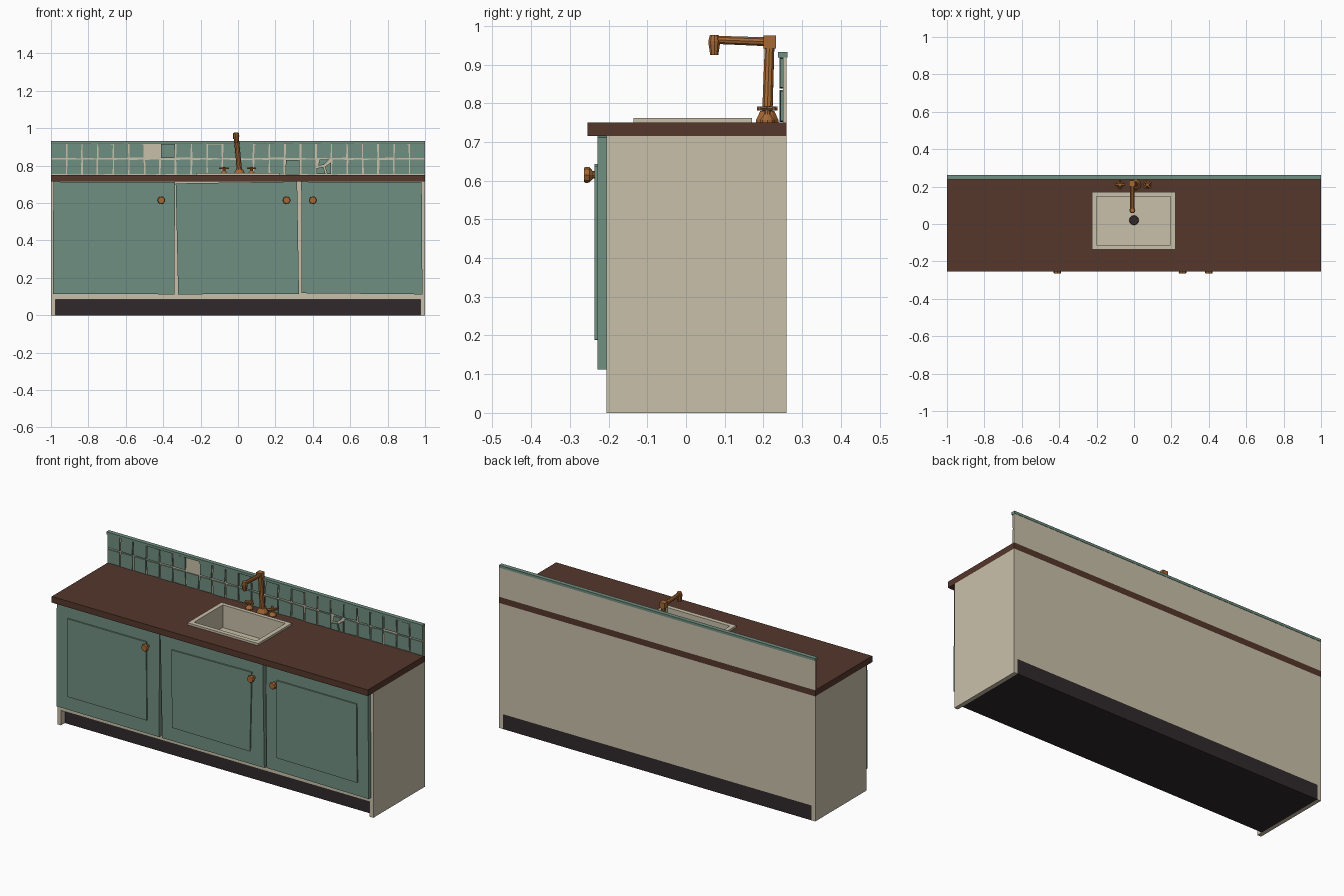
import bpy, bmesh, math, random
from mathutils import Vector, Matrix

random.seed(4)
if "Cube" in bpy.data.objects:
    bpy.data.objects.remove(bpy.data.objects["Cube"])


def material(name, rgb):
    m = bpy.data.materials.new(name)
    m.use_nodes = True
    m.diffuse_color = (*rgb, 1)
    m.node_tree.nodes["Principled BSDF"].inputs["Base Color"].default_value = (*rgb, 1)
    return m


teal = material("sage green paint", (0.16, 0.275, 0.22))
cream = material("cream", (0.59, 0.53, 0.40))
wood = material("dark brown wood", (0.09, 0.038, 0.024))
copper = material("copper", (0.38, 0.14, 0.035))
dark = material("charcoal", (0.030, 0.022, 0.024))


def finish(name, bm, mat):
    bmesh.ops.recalc_face_normals(bm, faces=bm.faces)
    mesh = bpy.data.meshes.new(name)
    bm.to_mesh(mesh)
    bm.free()
    mesh.materials.append(mat)
    ob = bpy.data.objects.new(name, mesh)
    bpy.context.collection.objects.link(ob)
    return ob


def slab(name, outline, y0, y1, mat):
    """Extrude an (x, z) outline along y."""
    bm = bmesh.new()
    face = bm.faces.new([bm.verts.new((x, y0, z)) for x, z in outline])
    new = bmesh.ops.extrude_face_region(bm, geom=[face])["geom"]
    verts = [v for v in new if isinstance(v, bmesh.types.BMVert)]
    bmesh.ops.translate(bm, verts=verts, vec=(0, y1 - y0, 0))
    return finish(name, bm, mat)


def box(name, x0, x1, y0, y1, z0, z1, mat):
    return slab(name, [(x0, z0), (x1, z0), (x1, z1), (x0, z1)], y0, y1, mat)


def loft(name, rings, mat, cap=True, closed=False):
    """Skin a list of point rings."""
    bm = bmesh.new()
    loops = [[bm.verts.new(p) for p in ring] for ring in rings]
    pairs = list(zip(loops, loops[1:]))
    if closed:
        pairs.append((loops[-1], loops[0]))
    n = len(loops[0])
    for a, b in pairs:
        for i in range(n):
            j = (i + 1) % n
            bm.faces.new((a[i], a[j], b[j], b[i]))
    if cap and not closed:
        bm.faces.new(loops[0])
        bm.faces.new(loops[-1])
    return finish(name, bm, mat)


def rect(x0, x1, y0, y1, z):
    return [(x0, y0, z), (x1, y0, z), (x1, y1, z), (x0, y1, z)]


def turned(name, start, end, profile, mat, sides=10):
    """Turned part from start to end; profile holds (fraction, radius)."""
    start, end = Vector(start), Vector(end)
    rot = (end - start).to_track_quat("Z", "Y")
    rings = []
    for t, r in profile:
        c = start.lerp(end, t)
        rings.append([c + rot @ Vector((r * math.cos(a), r * math.sin(a), 0))
                      for a in (math.tau * i / sides for i in range(sides))])
    return loft(name, rings, mat)


# Cabinet shell, open at the top for the bowl
FRONT, BACK, TOP = -0.205, 0.26, 0.715
for side, s in (("left", 1), ("right", -1)):
    a, b = sorted((s * 0.977, s))
    box(side + "_side_panel", a, b, FRONT, BACK, 0, TOP, cream)
box("back_panel", -0.977, 0.977, 0.24, BACK, 0.085, TOP, cream)
box("face_frame", -0.977, 0.977, FRONT, -0.185, 0.085, TOP, cream)
box("cabinet_floor", -0.977, 0.977, -0.185, 0.24, 0.085, 0.105, cream)
box("toe_kick", -0.977, 0.977, -0.17, BACK, 0, 0.085, dark)

# Slightly crooked doors with raised panels and knobs
doors = {
    "right": ([(-0.99, 0.115), (-0.34, 0.112), (-0.337, 0.712), (-0.987, 0.714)],
              [(-0.918, 0.192), (-0.414, 0.19), (-0.416, 0.638), (-0.916, 0.638)], -0.41),
    "middle": ([(-0.32, 0.112), (0.326, 0.114), (0.316, 0.715), (-0.333, 0.705)],
               [(-0.252, 0.192), (0.24, 0.188), (0.25, 0.643), (-0.257, 0.635)], 0.26),
    "left": ([(0.34, 0.118), (0.986, 0.112), (0.982, 0.712), (0.338, 0.714)],
             [(0.41, 0.196), (0.918, 0.19), (0.914, 0.638), (0.408, 0.638)], 0.4),
}
for side, (outline, panel, knob_x) in doors.items():
    slab(side + "_door", outline, -0.228, FRONT, teal)
    slab(side + "_door_panel", panel, -0.236, -0.228, teal)
    turned(side + "_knob", (knob_x, -0.228, 0.615), (knob_x, -0.264, 0.615),
           [(0, 0.01), (0.35, 0.01), (0.6, 0.02), (0.85, 0.021), (1, 0.018)], copper, 8)

# Countertop with an opening
outer, hole = (-1, 1, -0.255, BACK), (-0.212, 0.209, -0.122, 0.16)
loft("countertop", [rect(*outer, TOP), rect(*outer, 0.75), rect(*hole, 0.75), rect(*hole, TOP)],
     wood, closed=True)

# Sink with rim, bowl and drain
rim, bowl = (-0.224, 0.222, -0.136, 0.17), (-0.2, 0.196, -0.111, 0.148)
sink = loft("sink", [rect(*rim, 0.75), rect(*rim, 0.762), rect(*bowl, 0.762), rect(*bowl, 0.63),
                     rect(*hole, 0.62), rect(*hole, 0.75)], cream, closed=True)
box("sink_floor", bowl[0], bowl[1], bowl[2], bowl[3], 0.62, 0.632, cream)
turned("drain", (0, 0.02, 0.632), (0, 0.02, 0.638), [(0, 0.026), (1, 0.024)], dark, 12)

# Backsplash board and top trim
box("splash_board", -1, 1, 0.25, BACK, 0.75, 0.918, cream)
box("splash_trim", -1, 1, 0.238, 0.262, 0.918, 0.932, teal)

# Hand laid tiles: one missing, one broken
COLUMNS, ROWS = 24, ((0.754, 0.832), (0.841, 0.916))
pitch = 2 / COLUMNS


def wobble():
    return random.uniform(-0.0025, 0.0025)


for row, (z0, z1) in enumerate(ROWS):
    for col in range(COLUMNS):
        x0, x1 = -1 + col * pitch + 0.004, -1 + (col + 1) * pitch - 0.004
        if (row, col) in ((1, 6), (0, 17)):
            continue
        corners = [(x0, z0), (x1, z0), (x1, z1), (x0, z1)]
        if 0 < col < COLUMNS - 1:
            corners = [(x + wobble(), z + wobble()) for x, z in corners]
        slab(f"tile_{row}_{col}", corners, 0.243 + wobble() / 2, 0.25, teal)

x0, x1 = -1 + 17 * pitch, -1 + 18 * pitch
z0, z1 = ROWS[0]
xm, zm = x0 + 0.04, z0 + 0.045
shards = [
    [(x0 + 0.004, z0), (xm + 0.012, z0), (xm, zm - 0.005), (x0 + 0.004, zm - 0.012)],
    [(xm + 0.02, z0), (x1 - 0.004, z0), (x1 - 0.004, z1 - 0.016), (xm + 0.008, zm - 0.004)],
    [(x0 + 0.012, zm + 0.002), (xm + 0.002, zm + 0.004), (xm + 0.03, z1), (x0 + 0.02, z1)],
]
for i, shard in enumerate(shards):
    slab(f"broken_tile_piece_{i}", shard, 0.241, 0.25, teal)

# Leaning faucet
turned("faucet_base", (0.008, 0.21, 0.75), (0.008, 0.21, 0.78),
       [(0, 0.03), (0.25, 0.03), (1, 0.019)], copper)
turned("faucet_column", (0.008, 0.21, 0.77), (-0.009, 0.216, 0.95), [(0, 0.014), (1, 0.013)], copper)
box("faucet_elbow", -0.026, 0.006, 0.2, 0.232, 0.942, 0.975, copper)
turned("faucet_spout", (-0.01, 0.205, 0.959), (-0.009, 0.07, 0.964), [(0, 0.012), (1, 0.011)], copper)
turned("faucet_nozzle", (-0.009, 0.073, 0.976), (-0.009, 0.073, 0.924),
       [(0, 0.012), (0.3, 0.016), (0.5, 0.015), (1, 0.011)], copper)

# Cross handles
for side, x, turn in (("right", -0.075, 0), ("left", 0.072, math.radians(40))):
    turned(side + "_handle_stem", (x, 0.21, 0.75), (x, 0.21, 0.793),
           [(0, 0.02), (0.15, 0.02), (0.5, 0.009), (1, 0.008)], copper)
    for i in range(2):
        a = turn + i * math.pi / 2
        d = Vector((math.cos(a), math.sin(a), 0)) * 0.026
        c = Vector((x, 0.21, 0.786))
        turned(f"{side}_handle_bar_{i}", c - d, c + d, [(0, 0.006), (1, 0.006)], copper, 6)
